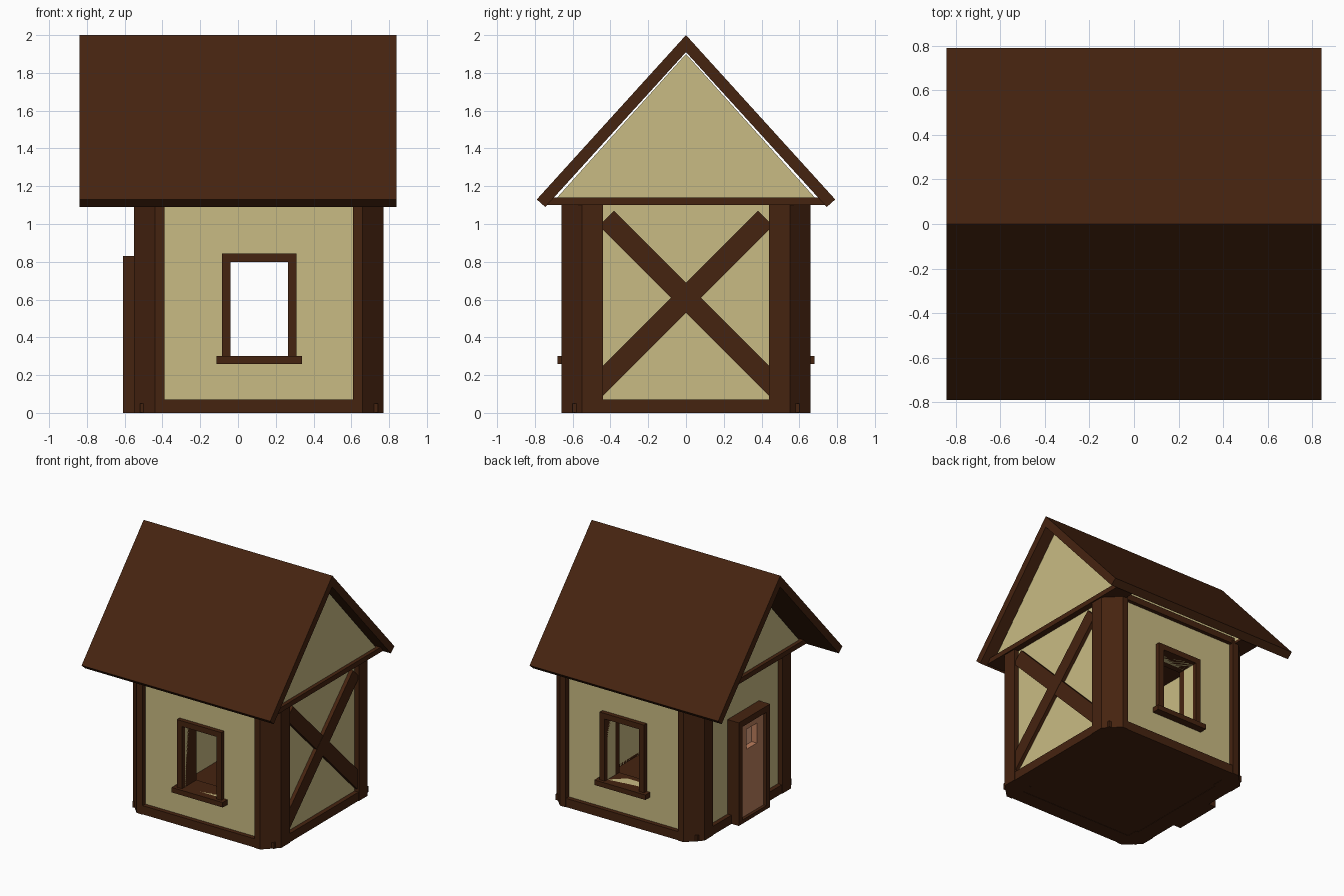
import bpy
import bmesh

cube = bpy.data.objects.get("Cube")
if cube:
    bpy.data.objects.remove(cube, do_unlink=True)


def material(name, rgb):
    m = bpy.data.materials.new(name)
    m.use_nodes = True
    m.diffuse_color = (*rgb, 1)
    m.node_tree.nodes["Principled BSDF"].inputs["Base Color"].default_value = (*rgb, 1)
    return m


WOOD = material("dark_wood", (0.06, 0.017, 0.005))
PLASTER = material("cream_plaster", (0.584, 0.497, 0.227))
DOOR = material("door_wood", (0.5, 0.21, 0.11))
PANE = material("door_pane", (0.85, 0.42, 0.26))


def finish(name, bm, mat):
    bmesh.ops.recalc_face_normals(bm, faces=bm.faces)
    mesh = bpy.data.meshes.new(name)
    bm.to_mesh(mesh)
    bm.free()
    mesh.materials.append(mat)
    ob = bpy.data.objects.new(name, mesh)
    bpy.context.collection.objects.link(ob)
    return ob


def add_prism(bm, points, axis, lo, hi):
    """Extrude a 2D outline: axis 'x' reads points as (y, z), axis 'z' as (x, y)."""
    def place(p, d):
        return (d, p[0], p[1]) if axis == "x" else (p[0], p[1], d)
    face = bm.faces.new([bm.verts.new(place(p, lo)) for p in points])
    ext = bmesh.ops.extrude_face_region(bm, geom=[face])
    verts = [v for v in ext["geom"] if isinstance(v, bmesh.types.BMVert)]
    shift = (hi - lo, 0, 0) if axis == "x" else (0, 0, hi - lo)
    bmesh.ops.translate(bm, verts=verts, vec=shift)


def prism(name, points, axis, lo, hi, mat):
    bm = bmesh.new()
    add_prism(bm, points, axis, lo, hi)
    return finish(name, bm, mat)


def boxes(name, mat, *ranges):
    """Each range is ((x0, x1), (y0, y1), (z0, z1))."""
    bm = bmesh.new()
    for (x0, x1), (y0, y1), z in ranges:
        x0, x1 = sorted((x0, x1))
        y0, y1 = sorted((y0, y1))
        add_prism(bm, [(x0, y0), (x1, y0), (x1, y1), (x0, y1)], "z", *z)
    return finish(name, bm, mat)


# Body limits
X0, X1, Y1 = -0.55, 0.77, 0.66
EAVE = 1.10

# Chamfered corner posts
corner = [(0, 0.11), (0.11, 0), (0.16, 0), (0.16, 0.22), (0, 0.22)]
for xn, x, sx in (("left", X1, -1), ("right", X0, 1)):
    for yn, sy in (("front", -1), ("back", 1)):
        outline = [(x + sx * u, sy * (Y1 - v)) for u, v in corner]
        prism(f"{yn}_{xn}_post", outline, "z", 0, 1.125, WOOD)

# Floor and ceiling
boxes("floor", WOOD, ((X0 + 0.03, X1 - 0.03), (-0.6, 0.6), (0.002, 0.05)))
boxes("ceiling", WOOD, ((X0 + 0.05, X1 - 0.05), (-0.55, 0.55), (EAVE, 1.14)))

# Front and back walls with framed windows
wx0, wx1, wz0, wz1 = -0.04, 0.265, 0.30, 0.80
for side, s in (("front", -1), ("back", 1)):
    wall = (s * 0.52, s * 0.62)
    boxes(f"{side}_wall", PLASTER,
          ((X0 + 0.08, wx0), wall, (0.03, 1.2)),
          ((wx1, X1 - 0.08), wall, (0.03, 1.2)),
          ((wx0, wx1), wall, (0.03, wz0)),
          ((wx0, wx1), wall, (wz1, 1.2)))
    frame = (s * 0.47, s * 0.655)
    boxes(f"{side}_window_frame", WOOD,
          ((wx0 - 0.045, wx0), frame, (wz0, wz1)),
          ((wx1, wx1 + 0.045), frame, (wz0, wz1)),
          ((wx0 - 0.045, wx1 + 0.045), frame, (wz1, wz1 + 0.045)))
    boxes(f"{side}_window_sill", WOOD,
          ((wx0 - 0.075, wx1 + 0.075), (s * 0.47, s * 0.68), (0.26, wz0)))
    boxes(f"{side}_base_beam", WOOD,
          ((X0 + 0.15, X1 - 0.15), (s * 0.53, s * 0.655), (0, 0.07)))
    boxes(f"{side}_top_beam", WOOD,
          ((X0 + 0.1, X1 - 0.1), (s * 0.53, s * 0.65), (EAVE, 1.15)))

# Side walls, gables and beams
gable = [(-0.7, 1.12), (0.7, 1.12), (0, 1.9)]
plate = [(-0.755, EAVE), (0.755, EAVE), (0.72, 1.14), (-0.72, 1.14)]
for side, x, s in (("left", X1, -1), ("right", X0, 1)):
    inner, outer = x + s * 0.14, x + s * 0.04
    boxes(f"{side}_wall", PLASTER, ((inner, outer), (-0.54, 0.54), (0.03, 1.13)))
    boxes(f"{side}_base_beam", WOOD, ((inner, x + s * 0.005), (-0.45, 0.45), (0, 0.07)))
    lo, hi = sorted((inner, x + s * 0.02))
    prism(f"{side}_gable", gable, "x", lo, hi, PLASTER)
    lo, hi = sorted((inner, x - s * 0.01))
    prism(f"{side}_gable_beam", plate, "x", lo, hi, WOOD)

# Crossed braces on the left wall
h = 0.04
for name, s in (("rising_brace", 1), ("falling_brace", -1)):
    brace = [(-0.5 - h, 0.11 + h), (-0.5 + h, 0.11 - h), (0.42 + h, 1.03 - h), (0.42 - h, 1.03 + h)]
    prism(name, [(s * y, z) for y, z in brace], "x", 0.70, 0.758 + s * 0.001, WOOD)

# Door on the right wall
fx = (-0.61, -0.49)
boxes("door_frame", WOOD,
      (fx, (-0.2, -0.15), (0, 0.83)),
      (fx, (0.15, 0.2), (0, 0.83)),
      (fx, (-0.15, 0.15), (0.78, 0.83)),
      (fx, (-0.15, 0.15), (0, 0.03)))
dx = (-0.585, -0.535)
boxes("door_panel", DOOR,
      (dx, (-0.15, -0.065), (0.03, 0.78)),
      (dx, (0.065, 0.15), (0.03, 0.78)),
      (dx, (-0.065, 0.065), (0.03, 0.56)),
      (dx, (-0.065, 0.065), (0.72, 0.78)))
boxes("door_window_pane", PANE, ((-0.54, -0.53), (-0.065, 0.065), (0.56, 0.72)))

# Overhanging pitched roof
roof = [(0, 2), (0.79, 1.13), (0.745, 1.09), (0, 1.91), (-0.745, 1.09), (-0.79, 1.13)]
prism("roof", roof, "x", -0.84, 0.84, WOOD)
